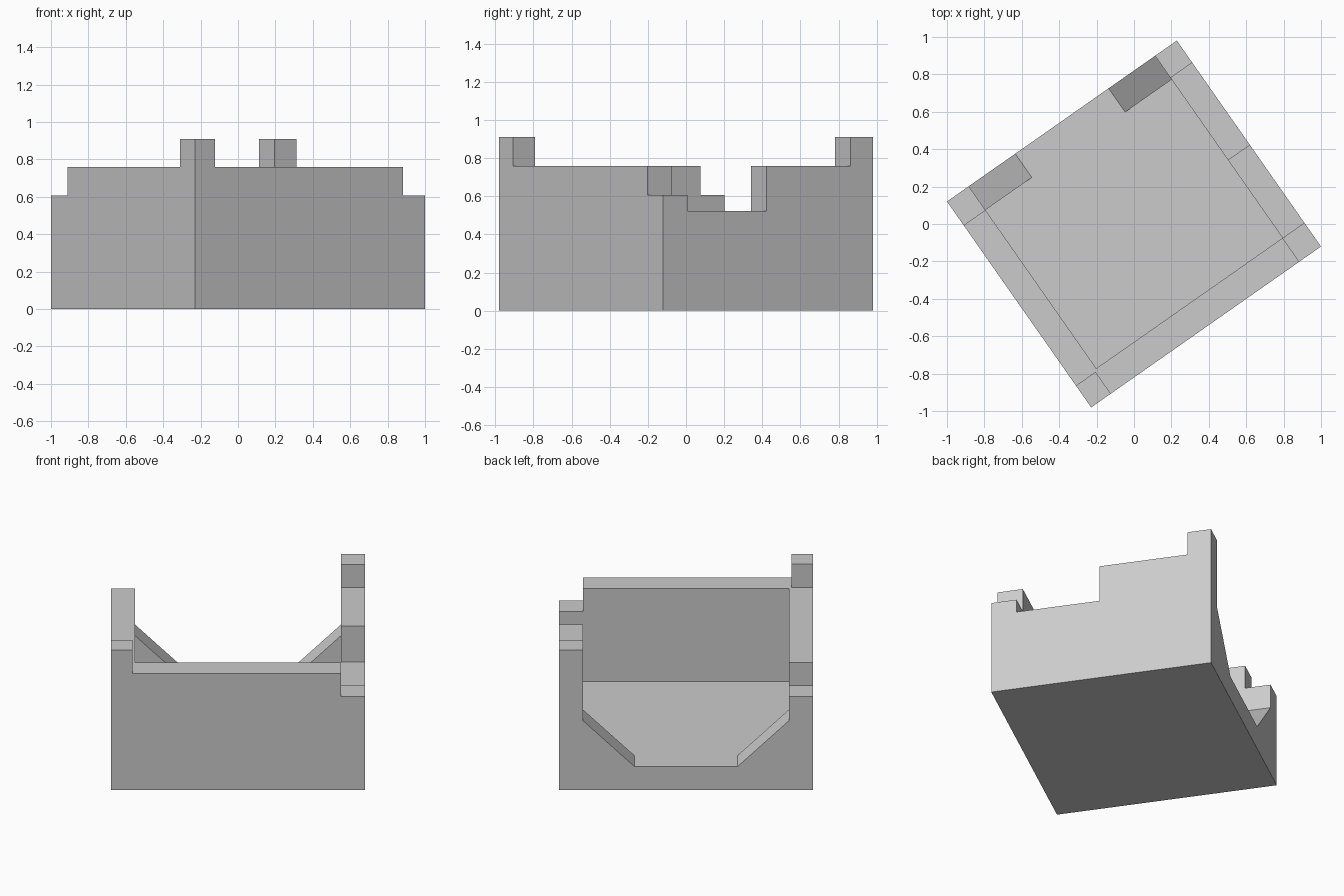
import bpy, bmesh, math

cube = bpy.data.objects.get("Cube")
if cube:
    bpy.data.objects.remove(cube, do_unlink=True)

# Main dimensions in the block's own frame
HU, HV = 0.75, 0.672          # half width, half depth
IU, IV = 0.608, 0.517         # inner faces of the walls
STEP = 0.1517                 # height of one tier
TOP, BIG = 6 * STEP, 2.0


def prism(name, profile, v0, v1):
    """Extrude an outline of (u, z) points from v0 to v1."""
    bm = bmesh.new()
    face = bm.faces.new([bm.verts.new((u, v0, z)) for u, z in profile])
    moved = bmesh.ops.extrude_face_region(bm, geom=[face])["geom"]
    verts = [g for g in moved if isinstance(g, bmesh.types.BMVert)]
    bmesh.ops.translate(bm, verts=verts, vec=(0, v1 - v0, 0))
    bmesh.ops.recalc_face_normals(bm, faces=bm.faces)
    mesh = bpy.data.meshes.new(name)
    bm.to_mesh(mesh)
    bm.free()
    obj = bpy.data.objects.new(name, mesh)
    bpy.context.collection.objects.link(obj)
    return obj


def box(name, u0, u1, v0, v1, z0, z1=BIG):
    return prism(name, [(u0, z0), (u1, z0), (u1, z1), (u0, z1)], v0, v1)


# Solid block from which the walled yard is carved
yard = box("stepped_yard", -HU, HU, -HV, HV, 0, TOP)

# Open side, leaving a sloped buttress at each end
foot, shoulder = IU - 2 * STEP, 3 * STEP - 0.005
half = [(foot, STEP), (IU, shoulder), (IU, BIG)]
opening = half + [(-u, z) for u, z in reversed(half)]

cutters = [
    box("hollow_cut", -IU, IU, -IV, IV, STEP),
    prism("open_side_cut", opening, IV, BIG),
    # Right wall: long run, then a low end block
    box("right_wall_cut", -BIG, -IU, -0.53, BIG, 5 * STEP),
    box("right_end_cut", -BIG, -IU, IV, BIG, 4 * STEP),
    # Front wall between the tall post and the low corner
    box("front_wall_cut", -0.622, BIG, -BIG, -IV, 5 * STEP),
    # Left wall: stepping down from the tall back post
    box("left_wall_cut", IU, BIG, -BIG, 0.528, 5 * STEP),
    box("left_corner_cut", IU, BIG, -BIG, -0.01, 4 * STEP),
    box("left_gap_cut", IU, BIG, -IV, -0.01, 3.45 * STEP),
]
for cutter in cutters:
    cutter.hide_render = True
    mod = yard.modifiers.new(cutter.name, "BOOLEAN")
    mod.operation, mod.solver, mod.object = "DIFFERENCE", "EXACT", cutter

# Bake the cuts, then tidy flat regions
bpy.context.view_layer.update()
graph = bpy.context.evaluated_depsgraph_get()
bm = bmesh.new()
bm.from_mesh(yard.evaluated_get(graph).to_mesh())
yard.modifiers.clear()
bmesh.ops.remove_doubles(bm, verts=bm.verts, dist=0.0005)
bmesh.ops.dissolve_limit(bm, angle_limit=math.radians(1),
                         verts=bm.verts, edges=bm.edges)
bm.to_mesh(yard.data)
bm.free()
for cutter in cutters:
    bpy.data.objects.remove(cutter, do_unlink=True)

# Single stone colour
stone = bpy.data.materials.new("light_grey_stone")
stone.use_nodes = True
colour = (0.6, 0.6, 0.6, 1)
stone.diffuse_color = colour
stone.node_tree.nodes["Principled BSDF"].inputs["Base Color"].default_value = colour
yard.data.materials.clear()
yard.data.materials.append(stone)
for poly in yard.data.polygons:
    poly.use_smooth = False
    poly.material_index = 0

# Stands turned on the ground
yard.rotation_euler.z = math.radians(35)
